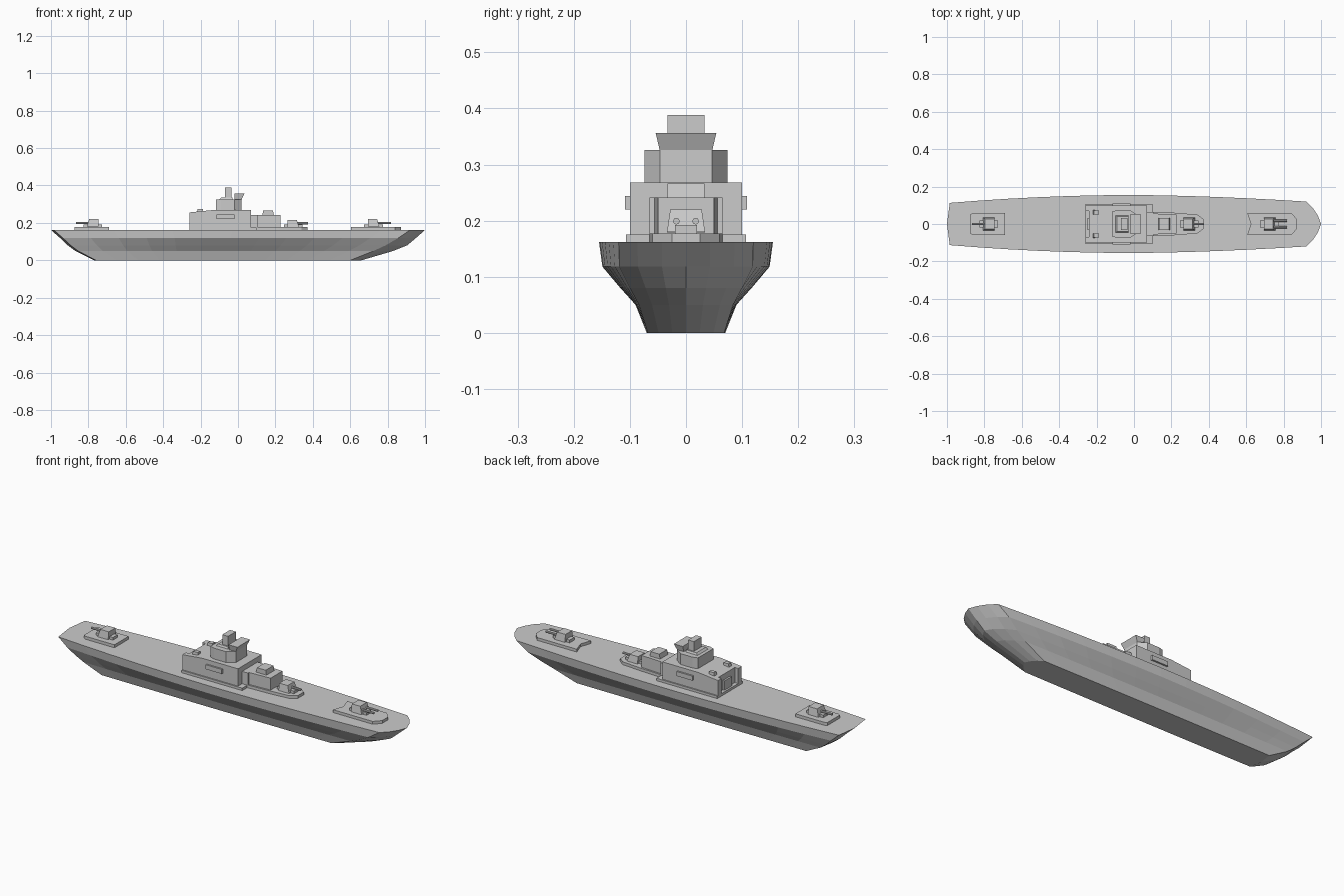
import bpy, math

if "Cube" in bpy.data.objects:
    bpy.data.objects.remove(bpy.data.objects["Cube"])


def mesh(name, verts, faces):
    me = bpy.data.meshes.new(name)
    me.from_pydata(verts, [], faces)
    me.update()
    ob = bpy.data.objects.new(name, me)
    bpy.context.collection.objects.link(ob)
    return ob


def loft(name, rings):
    # Closed solid through rings of equal size, each counter-clockwise from above
    n = len(rings[0])
    verts = [v for r in rings for v in r]
    faces = [tuple(range(n))[::-1], tuple(range(len(verts) - n, len(verts)))]
    for k in range(len(rings) - 1):
        for i in range(n):
            j = (i + 1) % n
            faces.append((k * n + i, k * n + j, (k + 1) * n + j, (k + 1) * n + i))
    return mesh(name, verts, faces)


def mirrored(half):
    # half outline on -y from stern to bow, completed on +y
    return half + [(x, -y) for x, y in reversed(half) if abs(y) > 1e-6]


def slab(name, half, z0, z1):
    pts = mirrored(half)
    return loft(name, [[(x, y, z) for x, y in pts] for z in (z0, z1)])


def frustum(name, bottom, top, z0, z1, yc=0):
    # bottom / top = (x min, x max, half width)
    def ring(s, z):
        a, b, w = s
        return [(a, yc - w, z), (b, yc - w, z), (b, yc + w, z), (a, yc + w, z)]
    return loft(name, [ring(bottom, z0), ring(top, z1)])


def box(name, x0, x1, w, z0, z1, yc=0):
    return frustum(name, (x0, x1, w), (x0, x1, w), z0, z1, yc)


def waterline(z, stern, stern_c, bow_c, tip, mid, ws, wb):
    half = [(stern, 0)]
    for i in range(13):
        u = i / 12
        base = ws + (wb - ws) * u
        w = base + (mid - base) * (1 - abs(2 * u - 1) ** 1.8)
        half.append((stern_c + (bow_c - stern_c) * u, -w))
    d = tip - bow_c
    half += [(bow_c + d * 0.45, -wb * 0.72), (bow_c + d * 0.8, -wb * 0.36), (tip, 0)]
    pts = half + [(x, -y) for x, y in reversed(half[1:-1])]
    return [(x, y, z) for x, y in pts]


# Hull lofted through waterlines
loft("hull", [
    waterline(0.0, -0.77, -0.76, 0.60, 0.66, 0.07, 0.068, 0.068),
    waterline(0.05, -0.87, -0.855, 0.725, 0.83, 0.09, 0.084, 0.084),
    waterline(0.08, -0.91, -0.895, 0.79, 0.905, 0.117, 0.096, 0.100),
    waterline(0.118, -0.95, -0.935, 0.855, 0.95, 0.149, 0.110, 0.119),
    waterline(0.162, -1.0, -0.985, 0.92, 1.0, 0.155, 0.113, 0.120)])

# Superstructure footings
box("main_footing", -0.26, 0.10, 0.107, 0.16, 0.175)
slab("forward_footing", [(0.10, -0.065), (0.22, -0.06), (0.34, -0.05), (0.372, -0.025)], 0.16, 0.177)

# Main deckhouse with recessed rear and sloped aft roof
house = slab("main_deckhouse", [(-0.24, -0.07), (-0.26, -0.07), (-0.26, -0.1),
                               (-0.14, -0.1), (0.07, -0.1)], 0.175, 0.268)
for v in house.data.vertices:
    if v.co.z > 0.2 and v.co.x < -0.2:
        v.co.z = 0.256
box("rear_door", -0.25, -0.235, 0.03, 0.175, 0.225)
for s in (-1, 1):
    box("side_panel", -0.115, -0.02, 0.006, 0.22, 0.244, s * 0.103)
    frustum("roof_hatch", (-0.22, -0.187, 0.012), (-0.215, -0.187, 0.01), 0.255, 0.275, s * 0.062)

# Forward deckhouse and its roof box
slab("forward_deckhouse", [(0.06, -0.065), (0.105, -0.065), (0.105, -0.056), (0.228, -0.05)], 0.175, 0.241)
frustum("forward_roof_box", (0.13, 0.192, 0.033), (0.135, 0.187, 0.033), 0.24, 0.266)

# Bridge tower
slab("bridge", [(-0.117, -0.066), (-0.09, -0.074), (-0.02, -0.074), (0.02, -0.046)], 0.265, 0.326)
frustum("bridge_lookout", (-0.02, 0.02, 0.047), (-0.018, 0.034, 0.054), 0.326, 0.356)
frustum("funnel_base", (-0.10, -0.03, 0.045), (-0.09, -0.03, 0.04), 0.325, 0.336)
box("funnel", -0.07, -0.036, 0.033, 0.33, 0.388)


def barrel(x0, x1, y, z, r):
    ring = [(r * math.cos(a), r * math.sin(a)) for a in [i * math.pi / 4 for i in range(8)]]
    return loft("gun_barrel", [[(x, y + p, z + q) for p, q in ring] for x in sorted((x0, x1))])


def turret(xc, d, zb, z1, barrels, length):
    # d = firing direction along x
    lo, hi = xc - 0.05, xc + 0.05
    box("turret_mount", lo, hi, 0.02, zb - 0.01, zb + 0.012)
    front = 0.012
    a, b = xc - 0.031, xc + 0.031
    ta, tb = (a, b - front) if d > 0 else (a + front, b)
    frustum("turret", (a, b, 0.034), (ta, tb, 0.028), zb, z1)
    for y in barrels:
        barrel(xc, xc + d * length, y, zb + 0.019, 0.006)


# Gun platforms
slab("aft_platform", [(-0.875, -0.052), (-0.86, -0.06), (-0.69, -0.06)], 0.16, 0.178)
# concave rear edge and pointed front, made of two mirrored halves
for s in (-1, 1):
    pts = [(0.625, 0), (0.605, s * 0.06), (0.84, s * 0.06), (0.872, s * 0.025), (0.872, 0)]
    if s > 0:
        pts.reverse()
    loft("bow_platform", [[(x, y, z) for x, y in pts] for z in (0.16, 0.177)])

# Gun turrets
turret(-0.777, -1, 0.18, 0.22, (0,), 0.09)
turret(0.295, 1, 0.179, 0.216, (0,), 0.078)
turret(0.725, 1, 0.18, 0.22, (-0.017, 0.017), 0.093)
